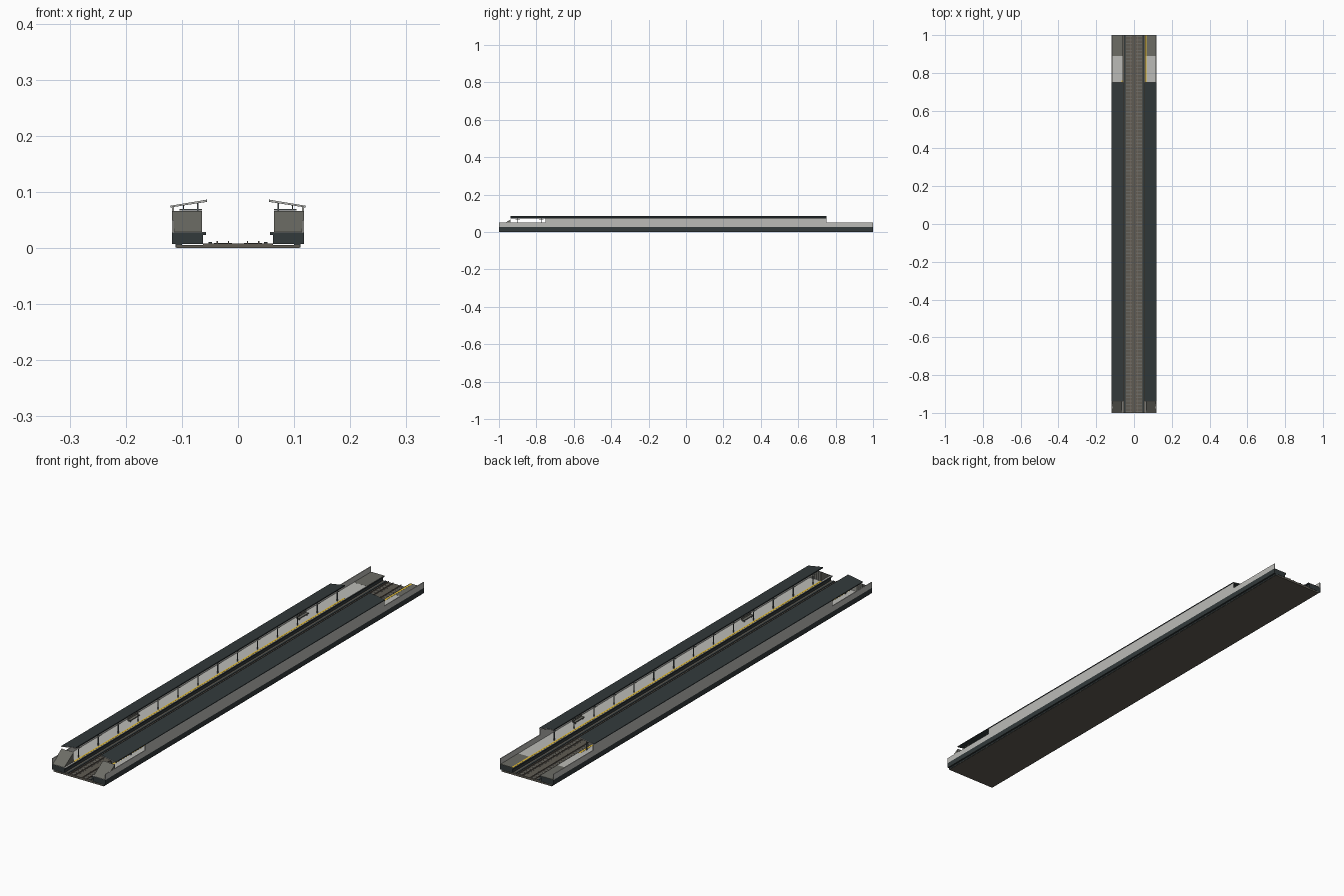
import bpy, bmesh

if "Cube" in bpy.data.objects:
    bpy.data.objects.remove(bpy.data.objects["Cube"])


def mat(name, r, g, b):
    m = bpy.data.materials.new(name)
    m.diffuse_color = (r, g, b, 1)
    m.use_nodes = True
    m.node_tree.nodes["Principled BSDF"].inputs["Base Color"].default_value = m.diffuse_color
    return m


SLATE = mat("dark slate", 0.032, 0.041, 0.043)
LIGHT = mat("light concrete", 0.50, 0.50, 0.475)
DARK = mat("dark concrete", 0.15, 0.15, 0.13)
YELLOW = mat("safety yellow", 0.80, 0.52, 0.03)
BALLAST = mat("ballast brown", 0.115, 0.105, 0.085)
TIE = mat("sleeper grey", 0.15, 0.15, 0.135)
STEEL = mat("rail steel", 0.20, 0.16, 0.13)
FRAME = mat("frame grey", 0.09, 0.105, 0.11)
LAMP = mat("lamp white", 0.85, 0.83, 0.72)


def finish(name, bm, m):
    bmesh.ops.recalc_face_normals(bm, faces=bm.faces)
    me = bpy.data.meshes.new(name)
    bm.to_mesh(me)
    bm.free()
    me.materials.append(m)
    ob = bpy.data.objects.new(name, me)
    bpy.context.collection.objects.link(ob)
    return ob


def add_box(bm, x0, x1, y0, y1, z0, z1):
    r = bmesh.ops.create_cube(bm, size=1)
    for v in r["verts"]:
        v.co = ((x0 + x1) / 2 + v.co.x * (x1 - x0),
                (y0 + y1) / 2 + v.co.y * (y1 - y0),
                (z0 + z1) / 2 + v.co.z * (z1 - z0))


def boxes(name, m, items):
    bm = bmesh.new()
    for b in items:
        add_box(bm, *b)
    return finish(name, bm, m)


def extrude_y(name, m, profile, y0, y1):
    """Extrude an x-z outline along y."""
    bm = bmesh.new()
    f = bm.faces.new([bm.verts.new((x, y0, z)) for x, z in profile])
    r = bmesh.ops.extrude_face_region(bm, geom=[f])
    for v in r["geom"]:
        if isinstance(v, bmesh.types.BMVert):
            v.co.y = y1
    return finish(name, bm, m)


def side(s, x0, x1, *rest):
    """Box limits for the platform on side s."""
    return (min(s * x0, s * x1), max(s * x0, s * x1)) + rest


# Track bed
boxes("base_slab", BALLAST, [(-0.11, 0.11, -1, 1, 0, 0.006)])
boxes("base_edges", SLATE, [side(s, 0.1, 0.111, -1, 1, 0.001, 0.0075) for s in (-1, 1)])
boxes("ballast_bed", BALLAST, [(-0.062, 0.062, -1, 1, 0.006, 0.0085)])
ties, rails = [], []
for cx in (-0.027, 0.027):
    for i in range(110):
        y = -0.992 + i * 1.984 / 109
        ties.append((cx - 0.016, cx + 0.016, y - 0.003, y + 0.003, 0.008, 0.0092))
    for dx in (-0.01, 0.01):
        rails.append((cx + dx - 0.001, cx + dx + 0.001, -1, 1, 0.009, 0.0125))
boxes("sleepers", TIE, ties)
boxes("rails", STEEL, rails)
boxes("cable_troughs", SLATE, [side(s, 0.046, 0.053, -1, 1, 0.008, 0.0105) for s in (-1, 1)])

POSTS = [-0.9 + 0.125 * i for i in range(14)]

for s, tag in ((-1, "left"), (1, "right")):
    # Platform body, paving and edge
    boxes(tag + "_platform_body", SLATE, [
        side(s, 0.062, 0.118, -1, 1, 0.007, 0.0275),
        side(s, 0.057, 0.063, -1, 1, 0.023, 0.0275)])
    boxes(tag + "_platform_floor", LIGHT, [side(s, 0.057, 0.117, -1, 0.89, 0.0275, 0.0285)])
    boxes(tag + "_platform_end_floor", DARK, [side(s, 0.057, 0.117, 0.89, 1, 0.0275, 0.0287)])
    y_end = 1 if s > 0 else 0.76
    boxes(tag + "_safety_line", YELLOW, [side(s, 0.0605, 0.067, -0.94, y_end, 0.0284, 0.029)])

    # Outer wall, low at both ends and high under the canopy
    boxes(tag + "_outer_wall", LIGHT, [
        side(s, 0.1145, 0.118, -1, 1, 0.0275, 0.05),
        side(s, 0.1145, 0.118, -0.75, 0.75, 0.05, 0.0745)])

    # Sloped wedge at the front end
    bm = bmesh.new()
    rows = [[bm.verts.new((s * x, y, z)) for y, z in
             ((-1, 0.028), (-0.94, 0.028), (-0.94, 0.066))] for x in (0.064, 0.1175)]
    bm.faces.new(rows[0])
    bm.faces.new(rows[1])
    for i in range(3):
        j = (i + 1) % 3
        bm.faces.new((rows[0][i], rows[0][j], rows[1][j], rows[1][i]))
    finish(tag + "_end_wedge", bm, DARK)
    boxes(tag + "_end_bars", LIGHT, [
        side(s, 0.067 + i * 0.009, 0.070 + i * 0.009, -0.94, -0.938, 0.028, 0.066)
        for i in range(6)])

    # Tilted canopy: dark roof, pale fascia plates at its ends
    extrude_y(tag + "_canopy_roof", SLATE,
              [(s * 0.055, 0.0825), (s * 0.12, 0.0725), (s * 0.12, 0.0755), (s * 0.055, 0.0865)],
              -0.938, 0.75)
    for y, end in ((-0.9395, "front"), (0.75, "back")):
        extrude_y(tag + "_canopy_fascia_" + end, LIGHT,
                  [(s * 0.056, 0.0828), (s * 0.1195, 0.073),
                   (s * 0.1195, 0.0753), (s * 0.056, 0.0861)], y, y + 0.0015)

    # Posts and cross beams
    frame = []
    for y in POSTS:
        frame.append(side(s, 0.070, 0.073, y - 0.0015, y + 0.0015, 0.028, 0.081))
        frame.append(side(s, 0.064, 0.104, y - 0.0015, y + 0.0015, 0.067, 0.070))
        frame.append(side(s, 0.096, 0.098, y - 0.0015, y + 0.0015, 0.069, 0.077))
    boxes(tag + "_canopy_frame", FRAME, frame)

    # Lamps hung between the posts
    boxes(tag + "_lamps", LAMP, [
        side(s, x, x + 0.003, y - 0.012, y + 0.012, 0.0675, 0.069)
        for y in POSTS for x in (0.064, 0.1)])

    # Benches
    seats = []
    for y in (-0.52, 0.54):
        seats += [side(s, 0.088, 0.1, y - 0.03, y + 0.03, 0.034, 0.037),
                  side(s, 0.099, 0.101, y - 0.03, y + 0.03, 0.037, 0.044),
                  side(s, 0.09, 0.099, y - 0.025, y - 0.022, 0.028, 0.034),
                  side(s, 0.09, 0.099, y + 0.022, y + 0.025, 0.028, 0.034)]
    boxes(tag + "_benches", DARK, seats)
